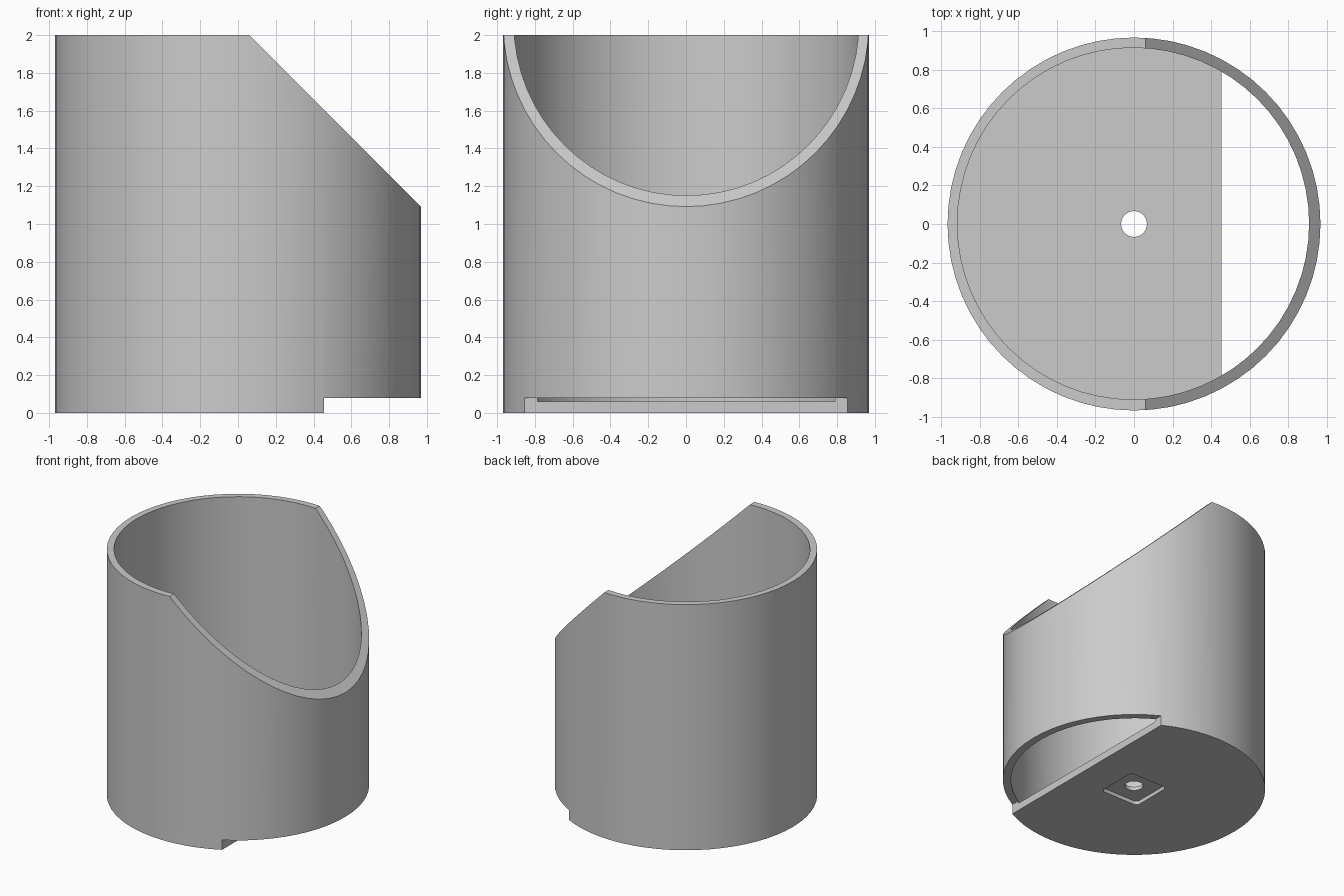
import bpy
import bmesh
import math
from mathutils import Vector

cube = bpy.data.objects.get("Cube")
if cube:
    bpy.data.objects.remove(cube, do_unlink=True)

R_OUT, R_IN, HEIGHT, FLOOR, SIDES = 0.968, 0.913, 2.0, 0.06, 64

grey = bpy.data.materials.new("light grey")
grey.use_nodes = True
colour = (0.6, 0.6, 0.6, 1)
grey.diffuse_color = colour
grey.node_tree.nodes["Principled BSDF"].inputs["Base Color"].default_value = colour


def prism(name, outline, vector):
    """Solid made by sweeping a flat outline along a vector."""
    bm = bmesh.new()
    face = bm.faces.new([bm.verts.new(p) for p in outline])
    swept = bmesh.ops.extrude_face_region(bm, geom=[face])["geom"]
    verts = [v for v in swept if isinstance(v, bmesh.types.BMVert)]
    bmesh.ops.translate(bm, verts=verts, vec=Vector(vector))
    bmesh.ops.recalc_face_normals(bm, faces=bm.faces)
    mesh = bpy.data.meshes.new(name)
    bm.to_mesh(mesh)
    bm.free()
    mesh.materials.append(grey)
    obj = bpy.data.objects.new(name, mesh)
    bpy.context.collection.objects.link(obj)
    return obj


def cylinder(name, radius, low, high, x=0, y=0, sides=SIDES):
    turns = [math.tau * i / sides for i in range(sides)]
    ring = [(x + radius * math.cos(a), y + radius * math.sin(a), low) for a in turns]
    return prism(name, ring, (0, 0, high - low))


def side_profile(name, points):
    """Cutter with an x-z outline running through the whole depth."""
    return prism(name, [(x, -2, z) for x, z in points], (0, 4, 0))


def rounded_square(name, half, radius, low, high):
    outline = []
    for corner in range(4):
        for step in range(5):
            a = math.pi / 2 * (corner + step / 4)
            mid = math.pi / 2 * corner + math.pi / 4
            c = (half - radius) * math.sqrt(2)
            outline.append((c * math.cos(mid) + radius * math.cos(a),
                            c * math.sin(mid) + radius * math.sin(a), low))
    return prism(name, outline, (0, 0, high - low))


cup = cylinder("cup_body", R_OUT, 0, HEIGHT)

# Hollow, sloping mouth, bottom opening, drain hole and square recess beneath
cutters = [
    cylinder("hollow_cutter", R_IN, FLOOR, 3, x=-0.004, y=0.002),
    side_profile("mouth_cutter", [(0.06, 2), (1.06, 1), (2, 1), (2, 3), (0.06, 3)]),
    side_profile("opening_cutter", [(0.455, -1), (2, -1), (2, 0.08), (0.455, 0.08)]),
    cylinder("hole_cutter", 0.067, -1, 1, sides=32),
    rounded_square("recess_cutter", 0.17, 0.03, -1, 0.03),
]

bpy.ops.object.select_all(action='DESELECT')
bpy.context.view_layer.objects.active = cup
cup.select_set(True)
for cutter in cutters:
    cutter.hide_render = True
    mod = cup.modifiers.new(cutter.name, 'BOOLEAN')
    mod.operation = 'DIFFERENCE'
    mod.solver = 'EXACT'
    mod.object = cutter
    bpy.ops.object.modifier_apply(modifier=mod.name)
    bpy.data.objects.remove(cutter, do_unlink=True)

bpy.ops.object.shade_smooth_by_angle(angle=math.radians(30))
